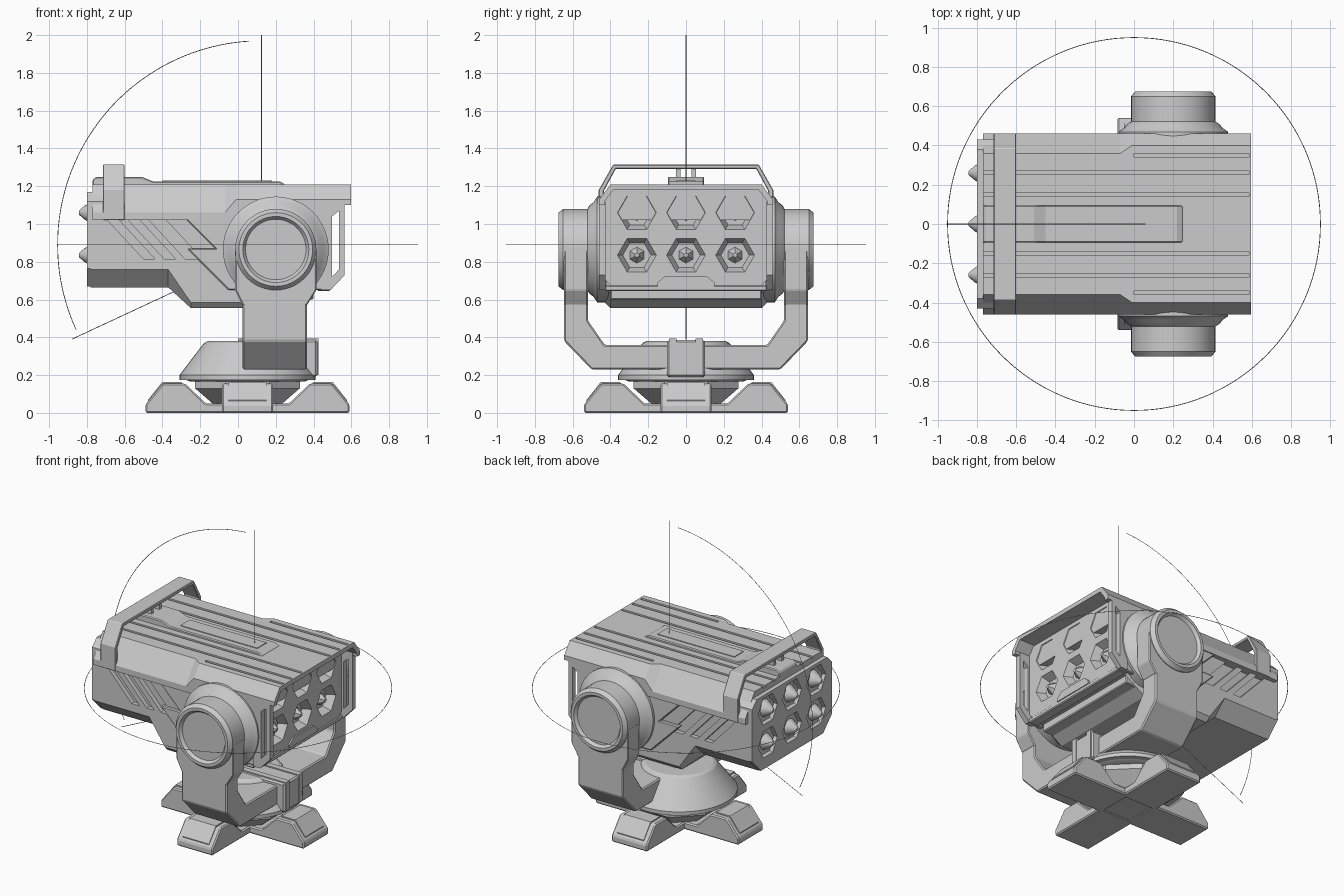
import bpy, bmesh, math
from mathutils import Vector

if "Cube" in bpy.data.objects:
    bpy.data.objects.remove(bpy.data.objects["Cube"])

GREY = bpy.data.materials.new("plain_grey")
GREY.diffuse_color = (0.6, 0.6, 0.6, 1)
GREY.use_nodes = True
GREY.node_tree.nodes["Principled BSDF"].inputs["Base Color"].default_value = GREY.diffuse_color

def finish(name, bm, bevel=0.0, smooth=False):
    bmesh.ops.recalc_face_normals(bm, faces=bm.faces)
    me = bpy.data.meshes.new(name)
    bm.to_mesh(me)
    bm.free()
    me.materials.append(GREY)
    ob = bpy.data.objects.new(name, me)
    bpy.context.collection.objects.link(ob)
    if bevel:
        m = ob.modifiers.new("bevel", 'BEVEL')
        m.width, m.segments, m.limit_method = bevel, 1, 'ANGLE'
        m.angle_limit = math.radians(30)
    if smooth:
        bpy.ops.object.select_all(action='DESELECT')
        ob.select_set(True)
        bpy.context.view_layer.objects.active = ob
        bpy.ops.object.shade_smooth_by_angle(angle=math.radians(25))
    return ob

def skin(bm, rings):
    """Join equal rings of points into a closed solid."""
    vs = [[bm.verts.new(p) for p in r] for r in rings]
    n = len(vs[0])
    for a, b in zip(vs, vs[1:]):
        for i in range(n):
            bm.faces.new((a[i], a[(i + 1) % n], b[(i + 1) % n], b[i]))
    bm.faces.new(vs[0])
    bm.faces.new(vs[-1])

def place(axis, p, h):
    return {'x': (h, p[0], p[1]), 'y': (p[0], h, p[1]), 'z': (p[0], p[1], h)}[axis]

def prism(name, pts, axis, a, b, bevel=0.0, bm=None):
    """Extrude an outline along an axis from a to b."""
    own = bm is None
    bm = bmesh.new() if own else bm
    skin(bm, [[place(axis, p, h) for p in pts] for h in (a, b)])
    return finish(name, bm, bevel) if own else None

def box(name, x0, x1, y0, y1, z0, z1, bevel=0.0, bm=None):
    return prism(name, [(x0, y0), (x1, y0), (x1, y1), (x0, y1)], 'z', z0, z1, bevel, bm)

def circle(c, r, n, turn=0.0):
    return [(c[0] + r * math.cos(turn + math.tau * i / n),
             c[1] + r * math.sin(turn + math.tau * i / n)) for i in range(n)]

def lathe(name, axis, c, prof, n=48, turn=0.0, bm=None):
    own = bm is None
    bm = bmesh.new() if own else bm
    skin(bm, [[place(axis, p, h) for p in circle(c, r, n, turn)] for r, h in prof])
    return finish(name, bm, 0, n > 12) if own else None

def cut(ob, bm):
    """Subtract the solids in bm from ob."""
    cutter = finish("cutter", bm)
    cutter.hide_render = True
    m = ob.modifiers.new("cut", 'BOOLEAN')
    m.operation, m.solver, m.object = 'DIFFERENCE', 'EXACT', cutter
    bpy.context.view_layer.objects.active = ob
    bpy.ops.object.modifier_apply(modifier=m.name)
    bpy.data.objects.remove(cutter)

def wire(name, pts, closed=False):
    """Very thin guide line."""
    cu = bpy.data.curves.new(name, 'CURVE')
    cu.dimensions, cu.bevel_depth, cu.bevel_resolution = '3D', 0.002, 0
    sp = cu.splines.new('POLY')
    sp.points.add(len(pts) - 1)
    for q, p in zip(sp.points, pts):
        q.co = (*p, 1)
    sp.use_cyclic_u = closed
    ob = bpy.data.objects.new(name, cu)
    bpy.context.collection.objects.link(ob)
    cu.materials.append(GREY)
    bpy.ops.object.select_all(action='DESELECT')
    ob.select_set(True)
    bpy.context.view_layer.objects.active = ob
    bpy.ops.object.convert(target='MESH')

def mirror_y(half):
    return half + [(-y, z) for y, z in reversed(half)]

# --- base: four feet in a cross, hub and turntable
CX = 0.05
foot = [(0.1, 0), (0.54, 0), (0.54, 0.045), (0.45, 0.155), (0.33, 0.155), (0.22, 0.05), (0.1, 0.05)]
pad = [(0.525, 0.05), (0.527, 0.068), (0.452, 0.163), (0.35, 0.163), (0.34, 0.15)]
for i in range(4):
    for nm, prof, w in (("foot", foot, 0.135), ("foot_pad", pad, 0.1)):
        ob = prism(nm, prof, 'y', -w, w, 0.008 if nm == "foot" else 0)
        ob.location = (CX, 0, 0)
        ob.rotation_euler = (0, 0, i * math.pi / 2)
lathe("base_hub", 'z', (CX, 0), [(0.2, 0.005), (0.2, 0.05), (0.3, 0.13), (0.3, 0.17)], 8, math.pi / 8)
lathe("turntable_disc", 'z', (CX, 0), [(0.3, 0.165), (0.325, 0.175), (0.325, 0.225), (0.3, 0.235)])
lathe("turntable_dome", 'z', (CX, 0), [(0.36, 0.175), (0.36, 0.2), (0.23, 0.37), (0.21, 0.38)])
box("yoke_clamp", 0.0, 0.42, -0.1, 0.1, 0.19, 0.385, 0.01)
for s in (-1, 1):
    box("clamp_rib", 0.0, 0.425, s * 0.07 - 0.02, s * 0.07 + 0.02, 0.2, 0.393)

# --- yoke
prism("yoke", [(-0.645, 0.8), (-0.645, 0.38), (-0.5, 0.23), (0.5, 0.23), (0.645, 0.38), (0.645, 0.8),
               (0.52, 0.8), (0.52, 0.49), (0.43, 0.36), (-0.43, 0.36), (-0.52, 0.49), (-0.52, 0.8)],
      'x', 0.025, 0.365, 0.008)
P = (0.2, 0.865)
for s in (-1, 1):
    prism("yoke_cheek", [(0.025, 0.57), (0.365, 0.57), (0.415, 0.65), (0.415, 0.86), (-0.015, 0.86), (-0.015, 0.65)],
          'y', s * 0.52, s * 0.645, 0.006)
    lathe("pivot_cap", 'y', P, [(r, s * h) for r, h in (
        (0.19, 0.5), (0.215, 0.515), (0.215, 0.65), (0.195, 0.675), (0.175, 0.675), (0.16, 0.655))])
    lathe("pivot_flange", 'y', P, [(r, s * h) for r, h in (
        (0.28, 0.4), (0.28, 0.47), (0.25, 0.49), (0.235, 0.51), (0.2, 0.53))])

# --- body: lofted lower housing
bm = bmesh.new()
rings = []
for x, zb, c in ((-0.78, 0.665, 0.095), (-0.37, 0.665, 0.095), (-0.25, 0.555, 0.03),
                 (0.25, 0.555, 0.03), (0.4, 0.65, 0.03), (0.43, 0.65, 0.03)):
    rings.append([(x, y, z) for y, z in mirror_y([(0.43 - c, zb), (0.43, zb + c), (0.43, 1.1)])])
skin(bm, rings)
body = finish("housing", bm)
bm = bmesh.new()
for s in (-1, 1):
    for x0, w in ((-0.69, 0.06), (-0.58, 0.06), (-0.47, 0.09)):
        prism("slot", [(x0, 1.02), (x0 + w, 1.02), (x0 + w + 0.19, 0.815), (x0 + 0.19, 0.815)],
              'y', s * 0.4, s * 0.5, 0, bm)
cut(body, bm)

# --- side plates, end guards with open slots
for s in (-1, 1):
    prism("side_plate", [(-0.28, 1.03), (0.47, 1.03), (0.47, 0.65), (-0.05, 0.65), (-0.27, 0.87), (-0.12, 0.87)],
          'y', s * 0.42, s * 0.453, 0.006)
    guard = prism("end_guard", [(0.44, 0.65), (0.49, 0.65), (0.565, 0.73), (0.565, 1.12), (0.44, 1.12)],
                  'y', s * 0.425, s * 0.46)
    bm = bmesh.new()
    prism("slot", [(0.497, 0.72), (0.535, 0.76), (0.535, 1.07), (0.497, 1.04)], 'y', s * 0.35, s * 0.5, 0, bm)
    cut(guard, bm)
box("front_lip", 0.42, 0.49, -0.43, 0.43, 0.645, 0.675, 0.006)
box("lower_ridge", 0.3, 0.4, -0.4, 0.4, 0.6, 0.66, 0.006)

# --- launch face (+x) and exhaust face (-x), each with six hexagonal tubes
tubes = [(y, z) for y in (-0.26, 0, 0.26) for z in (0.835, 1.06)]
def face_plate(name, outline, x_out, x_in, d):
    ob = prism(name, outline, 'x', x_in, x_out)
    bm = bmesh.new()
    for c in tubes:
        lathe("hole", 'x', c, [(0.108, x_out + 0.01 * d), (0.075, x_out - 0.055 * d)], 6, 0, bm)
    cut(ob, bm)
face_plate("launch_face", mirror_y([(0.39, 0.665), (0.425, 0.7), (0.425, 1.14), (0.39, 1.175)]), 0.485, 0.4, 1)
face_plate("exhaust_face", mirror_y([(0.335, 0.668), (0.43, 0.765), (0.43, 1.12), (0.38, 1.17)]), -0.8, -0.7, -1)
prism("face_tab", mirror_y([(0.15, 0.67), (0.15, 0.69), (0.11, 0.725)]), 'x', 0.47, 0.495)
for c in tubes:
    lathe("missile_nose", 'x', c, [(0.045, 0.42), (0.04, 0.44), (0.012, 0.478)], 6, math.pi / 6)
    lathe("exhaust_cone", 'x', c, [(0.07, -0.74), (0.06, -0.77), (0.035, -0.815), (0.01, -0.842)], 16)

# --- roof: lofted shell with lengthwise grooves
bm = bmesh.new()
low = mirror_y([(0.46, 1.02), (0.46, 1.06), (0.36, 1.21)])
high = mirror_y([(0.46, 1.02), (0.46, 1.13), (0.4, 1.21)])
skin(bm, [[(x, y, z) for y, z in sec] for x, sec in
          ((-0.77, low), (-0.07, low), (-0.01, high), (0.48, high))])
roof = finish("roof", bm)
hood = prism("hood", mirror_y([(0.43, 1.1), (0.46, 1.1), (0.46, 1.13), (0.4, 1.21)])
             + [(-0.43, 1.1), (-0.43, 1.12), (-0.385, 1.18), (0.385, 1.18), (0.43, 1.12)][1:], 'x', 0.48, 0.597)
for ob in (roof, hood):
    bm = bmesh.new()
    for s in (-1, 1):
        for y, x0 in ((0.15, -0.8), (0.26, -0.8), (0.35, 0.0)):
            box("groove", x0, 0.585, s * y - 0.009, s * y + 0.009, 1.197, 1.25, 0, bm)
    cut(ob, bm)
# spine and carry handle
prism("roof_spine", [(-0.77, 1.19), (0.25, 1.19), (0.25, 1.21), (0.22, 1.226), (-0.45, 1.226), (-0.51, 1.25), (-0.75, 1.25), (-0.77, 1.235)],
      'y', -0.095, 0.095, 0.006)
box("spine_inlay", -0.4, 0.18, -0.05, 0.05, 1.2, 1.231)
outer = [(0.462, 1.02), (0.462, 1.18), (0.385, 1.315)]
inner = [(0.435, 1.02), (0.435, 1.175), (0.372, 1.292)]
prism("handle", mirror_y(outer) + list(reversed(mirror_y(inner))), 'x', -0.715, -0.6, 0.004)
for s in (-1, 1):
    box("handle_post", -0.7, -0.615, s * 0.042 - 0.012, s * 0.042 + 0.012, 1.23, 1.3)

# --- thin range-of-motion guide lines
wire("traverse_ring", [(x, y, 0.89) for x, y in circle((0, 0), 0.95, 128)], True)
C, R = Vector((0.125, 0, 0.89)), 1.08
arc = [math.radians(93.5 + 111 * i / 64) for i in range(65)]
wire("elevation_arc", [C + Vector((R * math.cos(a), 0, R * math.sin(a))) for a in arc])
wire("upper_limit_line", [(0.125, 0, 1.2), (0.125, 0, 2.0)])
wire("lower_limit_line", [(-0.3, 0, 0.66), (-0.88, 0, 0.39)])
